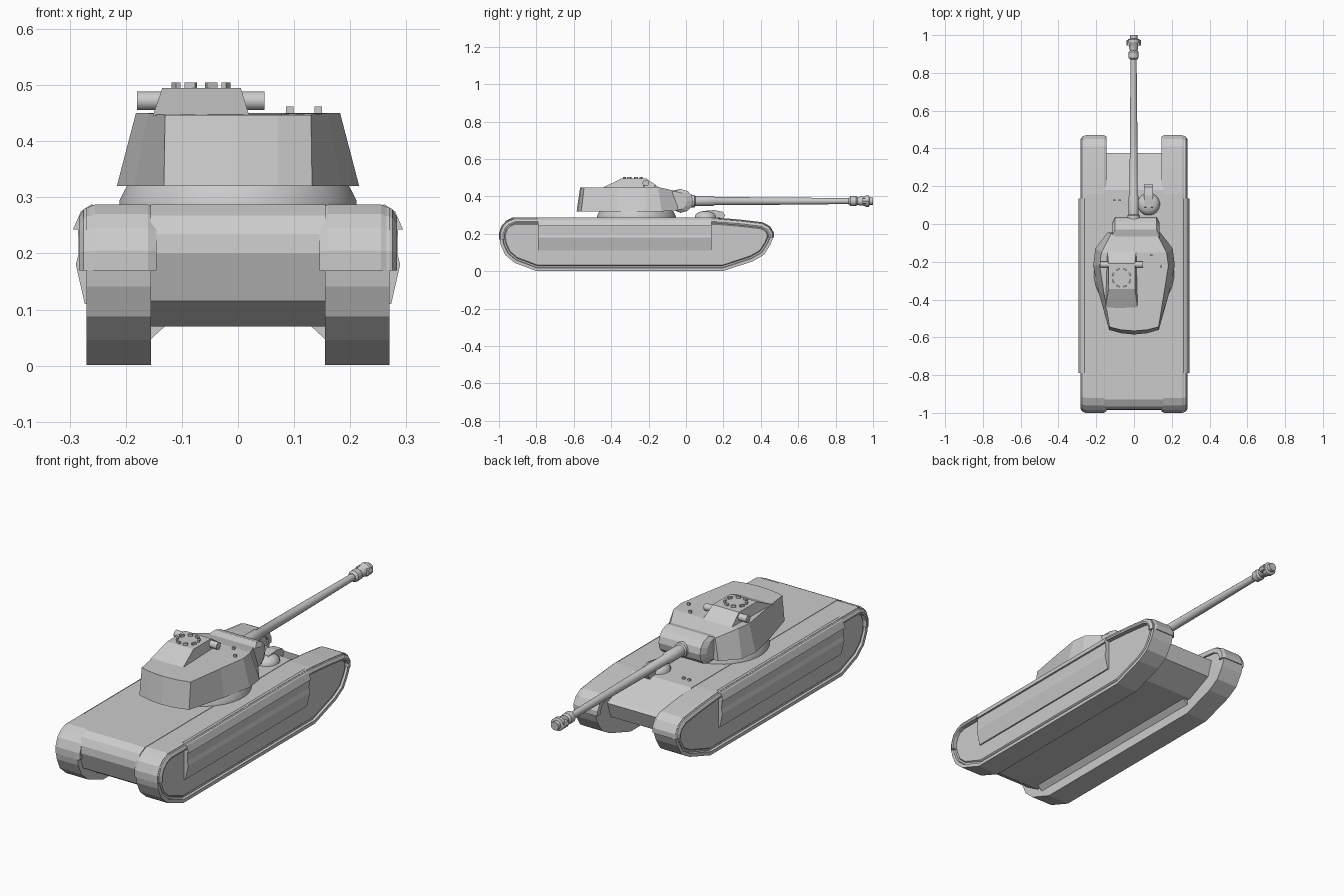
import bpy, bmesh, math
from mathutils import Vector, Matrix

if "Cube" in bpy.data.objects:
    bpy.data.objects.remove(bpy.data.objects["Cube"])


def finish(name, bm, mirror=False, smooth=False):
    bmesh.ops.recalc_face_normals(bm, faces=bm.faces)
    me = bpy.data.meshes.new(name)
    bm.to_mesh(me)
    bm.free()
    ob = bpy.data.objects.new(name, me)
    bpy.context.collection.objects.link(ob)
    if mirror:
        ob.modifiers.new("Mirror", 'MIRROR')
    if smooth:
        bpy.ops.object.select_all(action='DESELECT')
        ob.select_set(True)
        bpy.context.view_layer.objects.active = ob
        bpy.ops.object.shade_smooth_by_angle(angle=math.radians(35))
    return ob


def loft(name, rings, wrap=True, loop=True, **kw):
    """Skin a list of point rings and cap both ends."""
    bm = bmesh.new()
    vr = [[bm.verts.new(p) for p in r] for r in rings]
    n = len(vr[0])
    for a, b in zip(vr, vr[1:]):
        for i in range(n):
            j = (i + 1) % n
            bm.faces.new((a[i], a[j], b[j], b[i]))
    bm.faces.new(vr[0])
    bm.faces.new(vr[-1])
    return finish(name, bm, **kw)


def prism(name, pts, axis, a, b, **kw):
    """Extrude a (y,z) profile along X or an (x,z) profile along Y."""
    put = (lambda p, t: (t, p[0], p[1])) if axis == 'X' else (lambda p, t: (p[0], t, p[1]))
    return loft(name, [[put(p, t) for p in pts] for t in (a, b)], **kw)


def lathe(name, prof, centre, axis, sides=16, **kw):
    """Turn (distance, radius) pairs around an axis."""
    rings = []
    for d, r in prof:
        ring = []
        for i in range(sides):
            t = 2 * math.pi * (i + 0.5) / sides
            c, s = r * math.cos(t), r * math.sin(t)
            v = {'X': (d, c, s), 'Y': (c, d, s), 'Z': (c, s, d)}[axis]
            ring.append(Vector(centre) + Vector(v))
        rings.append(ring)
    return loft(name, rings, smooth=True, **kw)


def inward(chain, closed):
    """Mitred normals pointing into a clockwise (y,z) chain."""
    out, n = [], len(chain)
    for i, p in enumerate(chain):
        segs = []
        for a, b in ((i - 1, i), (i, i + 1)):
            if closed or (a >= 0 and b < n):
                d = (Vector(chain[b % n]) - Vector(chain[a % n])).normalized()
                segs.append(Vector((d.y, -d.x)))
        m = sum(segs, Vector((0, 0))).normalized()
        out.append(m / m.dot(segs[0]))
    return out


# Track outline, clockwise seen from the right: upper run, then lower run
upper = [(-1, .17), (-1, .205), (-.985, .245), (-.96, .27), (-.92, .287), (.16, .287),
         (.3, .275), (.41, .262), (.45, .24), (.47, .205), (.47, .18)]
lower = [(.455, .14), (.42, .085), (.36, .05), (.2, -.003), (-.8, -.003),
         (-.92, .042), (-.97, .085), (-.995, .14)]
outline = upper + lower

# Tracks with a raised rim and recessed side panel
sec = [(.155, .004), (.27, .004), (.27, .02), (.26, .023), (.26, .031), (.266, .036)]
nrm = inward(outline, True)
loft("track", [[(x, p[0] + n.x * o, p[1] + n.y * o) for p, n in zip(outline, nrm)]
               for x, o in sec], mirror=True)

# Rounded covers over the upper run of each track
sec = [(.145, .007), (.16, 0), (.255, 0), (.275, .008), (.283, .022), (.281, .03), (.145, .03)]
nrm = inward(upper, False)
loft("track_cover", [[(x, p[0] + n.x * o, p[1] + n.y * o) for x, o in sec]
                     for p, n in zip(upper, nrm)], mirror=True)

# Side skirts and hull sponson wedges
skirt = [(.25, .286), (.262, .287), (.28, .275), (.294, .243), (.285, .243),
         (.284, .2), (.289, .18), (.273, .11), (.25, .11)]
prism("side_skirt", skirt, 'Y', -.79, .135, mirror=True)
prism("belly_wedge", [(.125, .075), (.16, .075), (.16, .043)], 'Y', -.85, .2, mirror=True)

# Hull body
hull = [(-.93, .287), (-.965, .268), (-.982, .235), (-.985, .2), (-.955, .115), (-.88, .07),
        (.22, .07), (.35, .13), (.375, .205), (.36, .215), (.18, .287)]
prism("hull", hull, 'X', -.156, .156)

# Turret ring
lathe("turret_ring", [(.28, .212), (.295, .212), (.322, .198)], (0, -.265, 0), 'Z', 32)

# Turret shell: right-hand outline, mirrored into a full ring
low = [(.14, -.045, .325), (.205, -.13, .32), (.216, -.22, .32), (.185, -.37, .32),
       (.132, -.56, .32), (.07, -.578, .32), (0, -.585, .32)]
top = [(.12, -.05, .428), (.172, -.15, .45), (.182, -.22, .45), (.16, -.36, .45),
       (.13, -.545, .447), (.07, -.56, .447), (0, -.566, .447)]
full = lambda h: h + [(-x, y, z) for x, y, z in h[-2::-1]]
bm = bmesh.new()
a, b = [[bm.verts.new(p) for p in full(h)] for h in (low, top)]
for i in range(len(a)):
    j = (i + 1) % len(a)
    bm.faces.new((a[i], a[j], b[j], b[i]))
bm.faces.new(a)
bm.faces.new(b[1:-1])
bm.faces.new((b[-2], b[-1], b[0], b[1]))
finish("turret", bm)

# Mantlet, slightly wider at the back than at the front
mant = [(-.07, .43), (-.03, .44), (.01, .428), (.03, .405), (.037, .375), (.03, .345),
        (.008, .322), (-.03, .312), (-.07, .335)]
mid = [(y, .375 + (z - .375) * .8) for y, z in mant]
loft("mantlet", [[(x, y - dy, z) for y, z in m] for x, m, dy in
                 ((-.115, mid, .03), (-.1, mant, 0), (.12, mant, 0), (.135, mid, .03))])

# Gun barrel and muzzle brake
lathe("gun_barrel", [(.0, .036), (.045, .034), (.05, .027), (.145, .027), (.155, .022),
                     (.5, .02), (.88, .016)], (-.002, 0, .375), 'Y')
lathe("muzzle_brake", [(.87, .018), (.88, .027), (.91, .027), (.918, .02), (.93, .024),
                       (.955, .026), (.962, .031), (.978, .031), (.982, .02), (1.0, .02)],
      (-.002, 0, .375), 'Y')
for s in (-1, 1):
    prism("brake_baffle", [(s * .01 - .002, .357), (s * .032 - .002, .362),
                           (s * .038 - .002, .375), (s * .032 - .002, .388),
                           (s * .01 - .002, .393)], 'Y', .945, .975)

# Commander's cupola with cross sight and periscopes
loft("cupola", [[(-.152, -.45, .445), (.02, -.45, .445), (.012, -.14, .445), (-.142, -.14, .445)],
                [(-.135, -.345, .495), (.005, -.345, .495), (.005, -.21, .495), (-.135, -.21, .495)]])
lathe("cross_sight", [(-.18, .017), (.047, .017)], (0, -.215, .472), 'X', 12)


def block(name, x, y, z, size, turn=0):
    bm = bmesh.new()
    m = Matrix.Translation((x, y, z)) @ Matrix.Rotation(turn, 4, 'Z') @ Matrix.Diagonal((*size, 1))
    bmesh.ops.create_cube(bm, size=1, matrix=m)
    return finish(name, bm)


for i in range(8):
    t = math.pi * (i + .5) / 4
    block("periscope", -.066 + .048 * math.cos(t), -.285 + .048 * math.sin(t), .499,
          (.009, .02, .012), t)

# Small roof and deck fittings
for x, y, z in ((.092, -.165, .455), (.143, -.225, .455), (-.105, .125, .29), (-.075, .125, .29)):
    block("roof_fitting", x, y, z, (.013, .009, .013))

# Driver's hood: low dome with a vision box
lathe("driver_dome", [(.28, .06), (.295, .058), (.308, .05), (.317, .035), (.322, .012)],
      (.078, .105, 0), 'Z', 20)
prism("driver_vision_box", [(.06, .28), (.09, .322), (.15, .327), (.195, .318), (.21, .3),
                            (.195, .27)], 'X', .052, .1)
